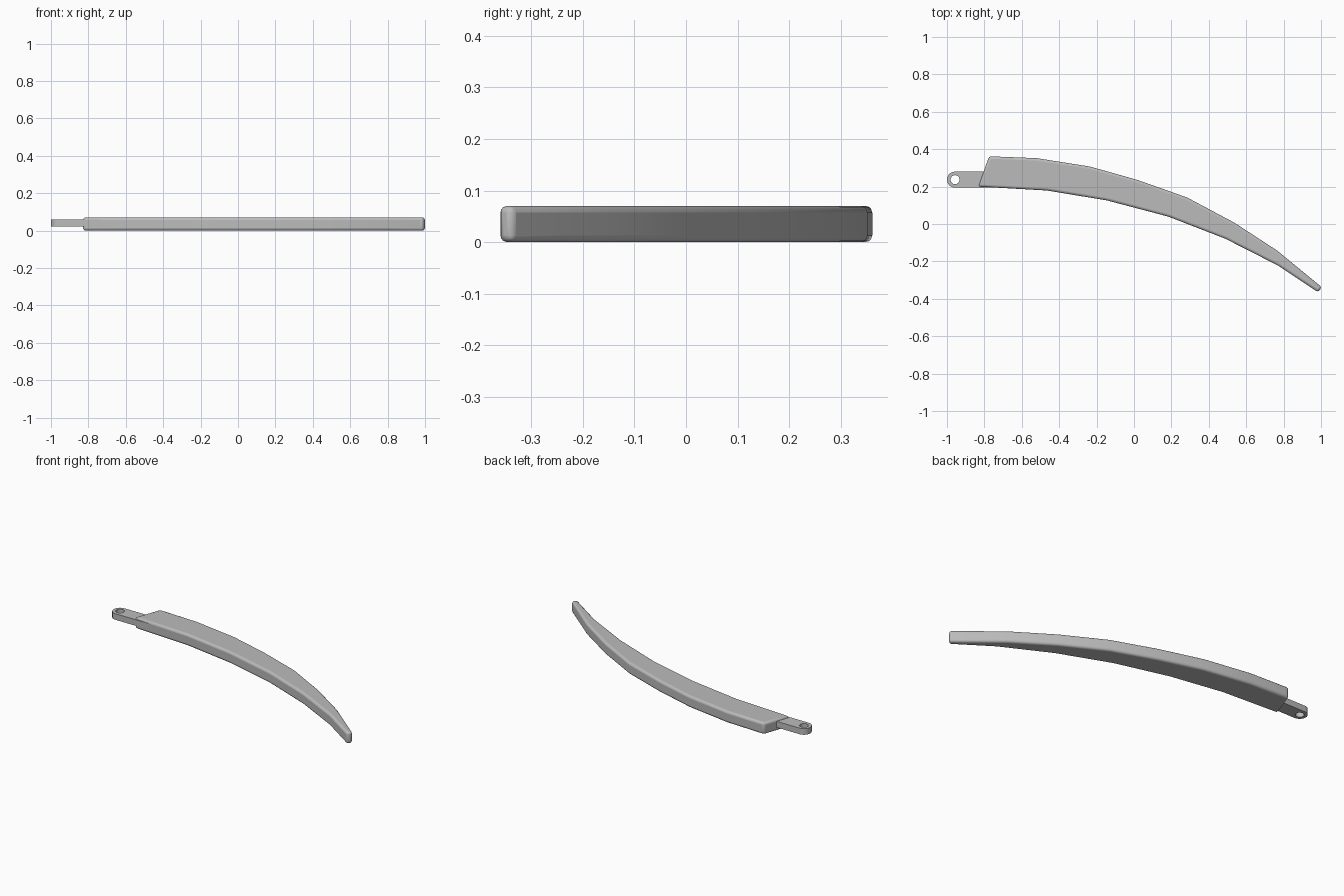
import bpy
import bmesh
from math import pi, sin, cos, radians

cube = bpy.data.objects.get("Cube")
if cube:
    bpy.data.objects.remove(cube, do_unlink=True)

steel = bpy.data.materials.new("grey_steel")
steel.use_nodes = True
GREY = (0.5, 0.5, 0.5, 1)
steel.diffuse_color = GREY
steel.node_tree.nodes["Principled BSDF"].inputs["Base Color"].default_value = GREY


def slab(name, loops, z0, z1):
    """Extrude an outline, with any further loops as holes."""
    bm = bmesh.new()
    edges = []
    for loop in loops:
        vs = [bm.verts.new((x, y, z0)) for x, y in loop]
        edges += [bm.edges.new((a, b)) for a, b in zip(vs, vs[1:] + vs[:1])]
    if len(loops) == 1:
        bm.faces.new(bm.verts)
    else:
        bmesh.ops.triangle_fill(bm, edges=edges, use_beauty=True)
    ext = bmesh.ops.extrude_face_region(bm, geom=bm.faces[:], use_keep_orig=True)
    top = [g for g in ext["geom"] if isinstance(g, bmesh.types.BMVert)]
    bmesh.ops.translate(bm, verts=top, vec=(0, 0, z1 - z0))
    bmesh.ops.recalc_face_normals(bm, faces=bm.faces)
    mesh = bpy.data.meshes.new(name)
    bm.to_mesh(mesh)
    bm.free()
    mesh.materials.append(steel)
    obj = bpy.data.objects.new(name, mesh)
    bpy.context.collection.objects.link(obj)
    return obj


def shade(obj):
    bpy.ops.object.select_all(action="DESELECT")
    obj.select_set(True)
    bpy.context.view_layer.objects.active = obj
    bpy.ops.object.shade_smooth_by_angle(angle=radians(35))


def arc(cx, cy, r, start, end, n):
    return [(cx + r * cos(start + (end - start) * i / n),
             cy + r * sin(start + (end - start) * i / n)) for i in range(n + 1)]


# Curved blade: outer edge from heel to tip, then inner edge back
outer = [(-0.775, 0.362), (-0.52, 0.352), (-0.235, 0.307), (0.02, 0.235),
         (0.283, 0.142), (0.535, 0.008), (0.765, -0.142), (1.004, -0.338)]
inner = [(0.984, -0.365), (0.77, -0.222), (0.487, -0.078), (0.182, 0.04),
         (-0.144, 0.126), (-0.465, 0.179), (-0.832, 0.2)]
blade = slab("blade", [outer + inner], 0, 0.07)
bevel = blade.modifiers.new("rounded_edges", "BEVEL")
bevel.width = 0.013
bevel.segments = 3
bevel.limit_method = "ANGLE"
bevel.angle_limit = radians(40)
shade(blade)

# Tang with a round end and a pin hole
CX, CY, R = -0.957, 0.237, 0.043
end = arc(CX, CY, R, pi / 2, 3 * pi / 2, 16)
hole = arc(CX, CY, 0.024, 0, 2 * pi, 24)[:-1]
tang = slab("tang", [end + [(-0.74, CY - R), (-0.74, CY + R)], hole], 0.021, 0.058)
shade(tang)
